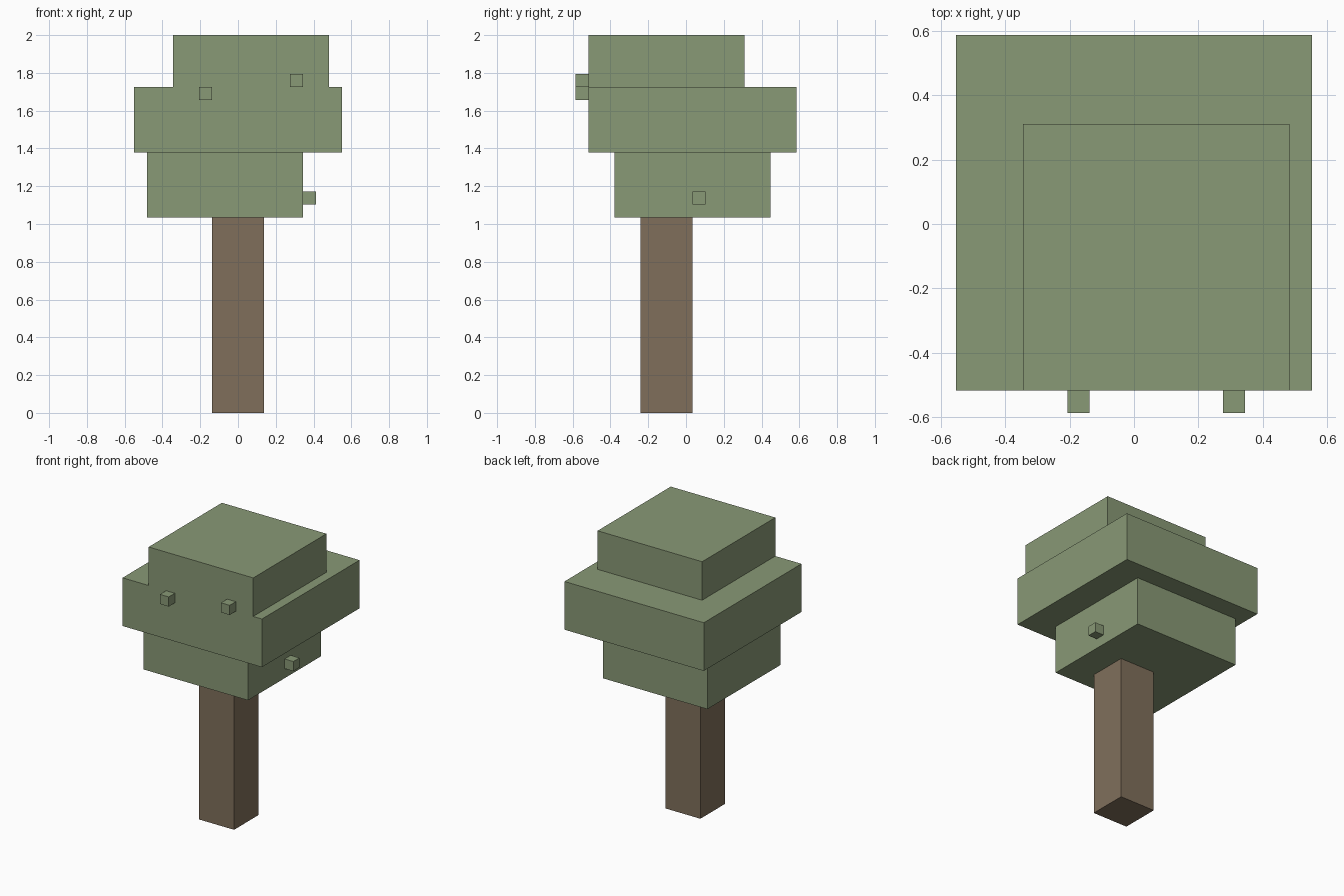
import bpy
import bmesh
from mathutils import Vector

default = bpy.data.objects.get("Cube")
if default:
    bpy.data.objects.remove(default, do_unlink=True)

UNIT = 2 / 29  # size of one block cell; the tree is 29 cells tall


def make_material(name, rgb):
    mat = bpy.data.materials.new(name)
    mat.use_nodes = True
    color = (*rgb, 1)
    mat.diffuse_color = color
    bsdf = next(n for n in mat.node_tree.nodes if n.type == "BSDF_PRINCIPLED")
    bsdf.inputs["Base Color"].default_value = color
    return mat


def block(name, corner, size, mat):
    """Box from its lowest corner and its size, both in cells."""
    corner, size = Vector(corner), Vector(size)
    bm = bmesh.new()
    bmesh.ops.create_cube(bm, size=1)
    bmesh.ops.scale(bm, vec=size * UNIT, verts=bm.verts)
    mesh = bpy.data.meshes.new(name)
    bm.to_mesh(mesh)
    bm.free()
    mesh.materials.append(mat)
    obj = bpy.data.objects.new(name, mesh)
    obj.location = (corner + size / 2) * UNIT
    bpy.context.collection.objects.link(obj)
    return obj


leaf = make_material("leaf green", (0.25, 0.319, 0.181))
bark = make_material("bark brown", (0.216, 0.159, 0.105))

# Trunk
block("trunk", (-2, -3.5, 0), (4, 4, 15), bark)

# Stacked, offset leaf tiers
block("lower_foliage", (-7, -5.5, 15), (12, 12, 5), leaf)
block("middle_foliage", (-8, -7.5, 20), (16, 16, 5), leaf)
block("top_foliage", (-5, -7.5, 25), (12, 12, 4), leaf)

# Small single-cell leaf buds
buds = {
    "front_right_bud": (-3, -8.5, 24),
    "front_left_bud": (4, -8.5, 25),
    "side_bud": (5, 0.5, 16),
}
for name, corner in buds.items():
    block(name, corner, (1, 1, 1), leaf)
